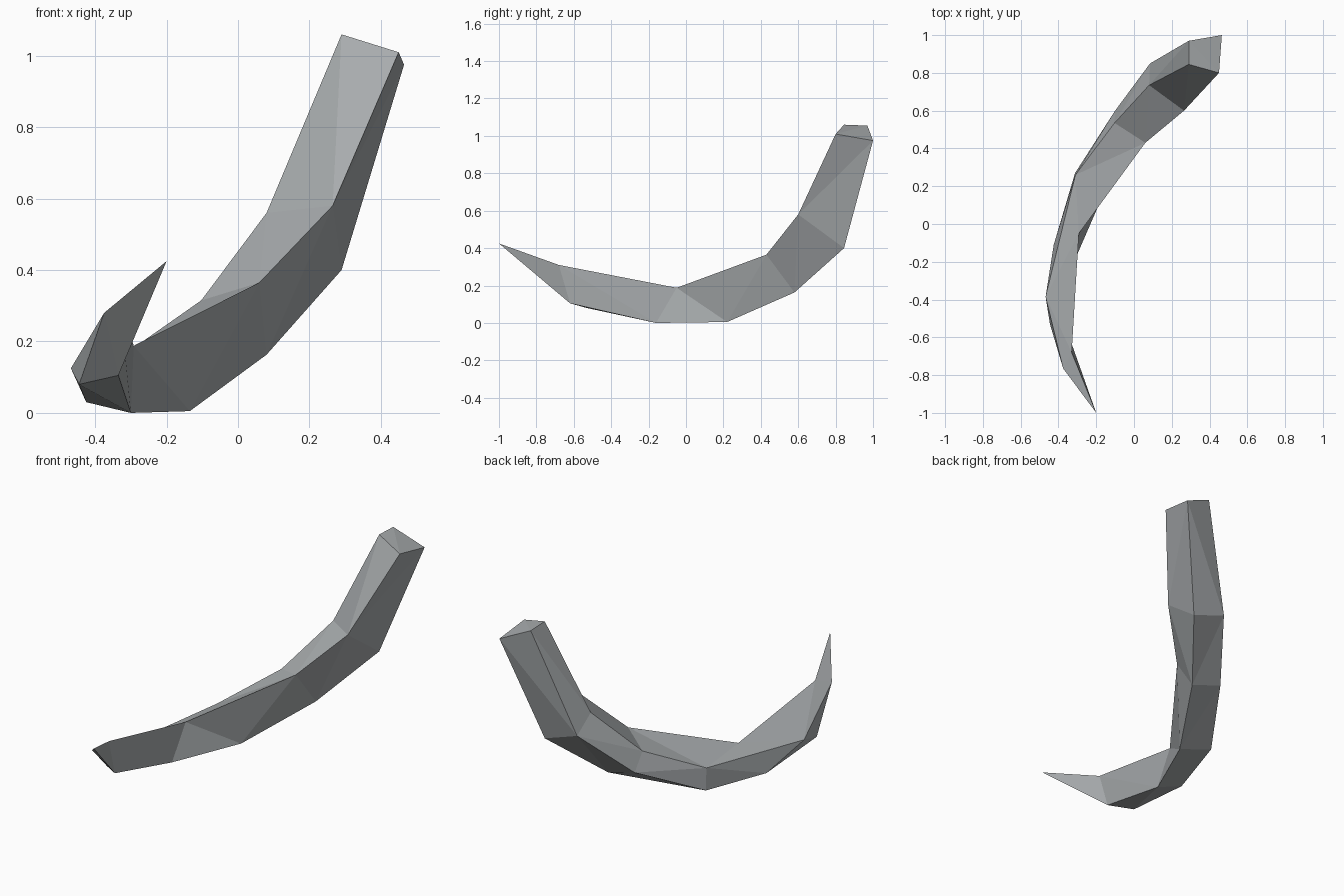
import bpy, bmesh

if "Cube" in bpy.data.objects:
    bpy.data.objects.remove(bpy.data.objects["Cube"])

# Four-sided cross-sections from the broad upper end to the slanted tip.
# Corner order: outer right, inner right, inner left, outer left
sections = [
    [(.465, 1.0, .975), (.45, .80, 1.01), (.29, .845, 1.06), (.29, .97, 1.055)],
    [(.29, .845, .40), (.265, .60, .58), (.08, .735, .56), (.085, .85, .47)],
    [(.08, .58, .163), (.06, .43, .365), (-.103, .535, .315), (-.10, .60, .217)],
    [(-.135, .22, .005), (-.292, -.05, .188), (-.31, .26, .17), (-.312, .27, .047)],
    [(-.30, -.16, 0), (-.33, -.68, .31), (-.468, -.385, .125), (-.425, -.11, .03)],
    [(-.335, -.62, .105), (-.20, -1.0, .425), (-.375, -.765, .28), (-.445, -.53, .08)],
]

# Skin the sections into a closed curved horn
bm = bmesh.new()
rings = [[bm.verts.new(p) for p in s] for s in sections]
for a, b in zip(rings, rings[1:]):
    for i in range(4):
        j = (i + 1) % 4
        bm.faces.new((a[i], a[j], b[j], b[i]))
bm.faces.new(rings[0][::-1])
bm.faces.new(rings[-1])
bmesh.ops.triangulate(bm, faces=bm.faces[:], quad_method='SHORT_EDGE')
bmesh.ops.recalc_face_normals(bm, faces=bm.faces[:])

mesh = bpy.data.meshes.new("curved_horn")
bm.to_mesh(mesh)
bm.free()

# Single plain grey
grey = bpy.data.materials.new("horn grey")
grey.diffuse_color = (.39, .41, .42, 1)
grey.use_nodes = True
grey.node_tree.nodes["Principled BSDF"].inputs["Base Color"].default_value = grey.diffuse_color
mesh.materials.append(grey)

horn = bpy.data.objects.new("curved_horn", mesh)
bpy.context.collection.objects.link(horn)
